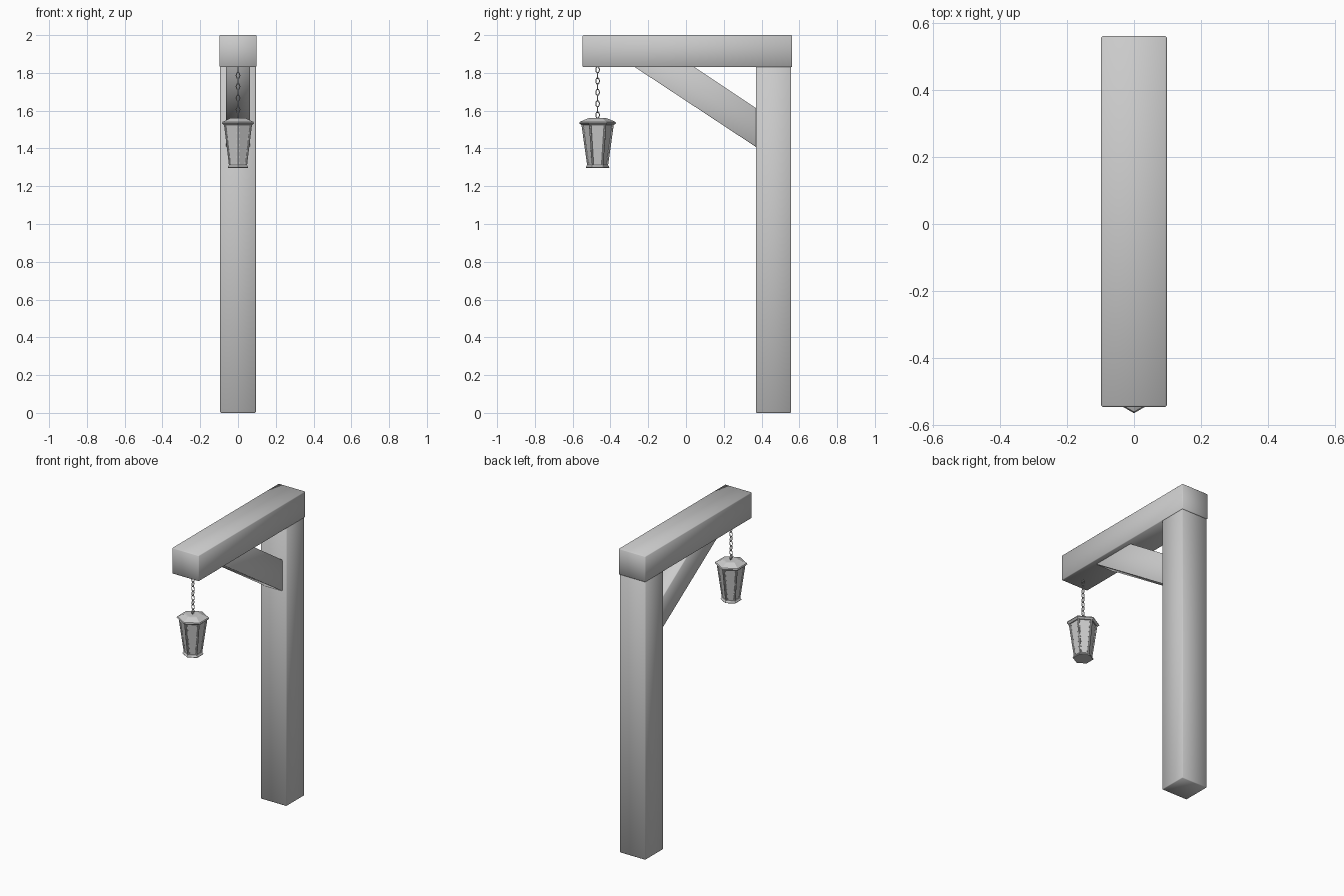
import bpy, bmesh
from math import sin, cos, pi, radians
from mathutils import Matrix, Vector

if "Cube" in bpy.data.objects:
    bpy.data.objects.remove(bpy.data.objects["Cube"])

LY = -0.468  # lantern axis in y


def finish(bm, name, smooth=False):
    bmesh.ops.recalc_face_normals(bm, faces=bm.faces)
    for f in bm.faces:
        f.smooth = smooth
    me = bpy.data.meshes.new(name)
    bm.to_mesh(me)
    bm.free()
    ob = bpy.data.objects.new(name, me)
    bpy.context.collection.objects.link(ob)
    return ob


def timber(name, half_x, profile, bevel=0.004):
    """Extrude a y-z profile across x, with softened edges."""
    bm = bmesh.new()
    a = [bm.verts.new((-half_x, y, z)) for y, z in profile]
    b = [bm.verts.new((half_x, y, z)) for y, z in profile]
    n = len(profile)
    bm.faces.new(a)
    bm.faces.new(b[::-1])
    for i in range(n):
        j = (i + 1) % n
        bm.faces.new((a[i], b[i], b[j], a[j]))
    bmesh.ops.recalc_face_normals(bm, faces=bm.faces)
    bmesh.ops.bevel(bm, geom=bm.edges[:], offset=bevel, segments=1, affect='EDGES')
    return finish(bm, name, True)


def rect(y0, y1, z0, z1):
    return [(y0, z0), (y1, z0), (y1, z1), (y0, z1)]


def corner(r, z, i):
    a = -pi / 2 + i * pi / 3
    return Vector((r * cos(a), LY + r * sin(a), z))


def hexagon(name, profile):
    """Stack six-sided rings given as (radius, z) and cap both ends."""
    bm = bmesh.new()
    rings = [[bm.verts.new(corner(r, z, i)) for i in range(6)] for r, z in profile]
    for lo, hi in zip(rings, rings[1:]):
        for i in range(6):
            j = (i + 1) % 6
            bm.faces.new((lo[i], lo[j], hi[j], hi[i]))
    bm.faces.new(rings[0])
    bm.faces.new(rings[-1])
    return finish(bm, name)


# Timber frame
timber("post", 0.094, rect(0.37, 0.556, 0.0, 1.835))
timber("beam", 0.098, rect(-0.547, 0.562, 1.83, 2.0))
timber("brace", 0.064, [(0.375, 1.405), (0.375, 1.61), (0.03, 1.84), (-0.285, 1.84)])

# Lantern body, roof and base
hexagon("lantern_glass", [(0.050, 1.308), (0.079, 1.528)])
hexagon("lantern_roof", [(0.086, 1.524), (0.098, 1.534), (0.094, 1.541),
                         (0.052, 1.559), (0.042, 1.561)])
hexagon("lantern_base", [(0.060, 1.297), (0.063, 1.301), (0.055, 1.312), (0.048, 1.314)])

# Corner bars running along the six edges of the glass
bm = bmesh.new()
for i in range(6):
    lo, hi = corner(0.050, 1.308, i), corner(0.080, 1.528, i)
    d = hi - lo
    m = Matrix.Translation((lo + hi) / 2) @ d.to_track_quat('Z', 'Y').to_matrix().to_4x4()
    bmesh.ops.create_cone(bm, cap_ends=True, segments=6, radius1=0.005,
                          radius2=0.006, depth=d.length, matrix=m)
finish(bm, "lantern_corner_bars")

# Small studs beside each corner bar
bm = bmesh.new()
for i in range(6):
    for k in range(7):
        t = (k + 0.5) / 7
        r, z = 0.050 + 0.029 * t, 1.308 + 0.22 * t
        a, b = corner(r, z, i), corner(r, z, i + 1)
        w = 0.008 / (b - a).length
        for s in (w, 1 - w):
            bmesh.ops.create_cube(bm, size=0.005, matrix=Matrix.Translation(a.lerp(b, s)))
finish(bm, "lantern_studs")

# Hanging chain of alternating oval links
bm = bmesh.new()
links, seg, sides, wire = 9, 12, 6, 0.0028
pitch = 0.27 / links
for k in range(links):
    place = (Matrix.Translation((0, LY, 1.562 + pitch * (k + 0.5)))
             @ Matrix.Rotation(radians(90) * (k % 2), 4, 'Z'))
    grid = []
    for i in range(seg):
        a = 2 * pi * i / seg
        c = Vector((0, 0.0095 * cos(a), 0.0165 * sin(a)))
        out = Vector((0, cos(a), sin(a)))
        grid.append([bm.verts.new(place @ (c + out * wire * cos(b) + Vector((wire * sin(b), 0, 0))))
                     for b in (2 * pi * j / sides for j in range(sides))])
    for i in range(seg):
        p, q = grid[i], grid[(i + 1) % seg]
        for j in range(sides):
            n = (j + 1) % sides
            bm.faces.new((p[j], p[n], q[n], q[j]))
finish(bm, "chain", True)
